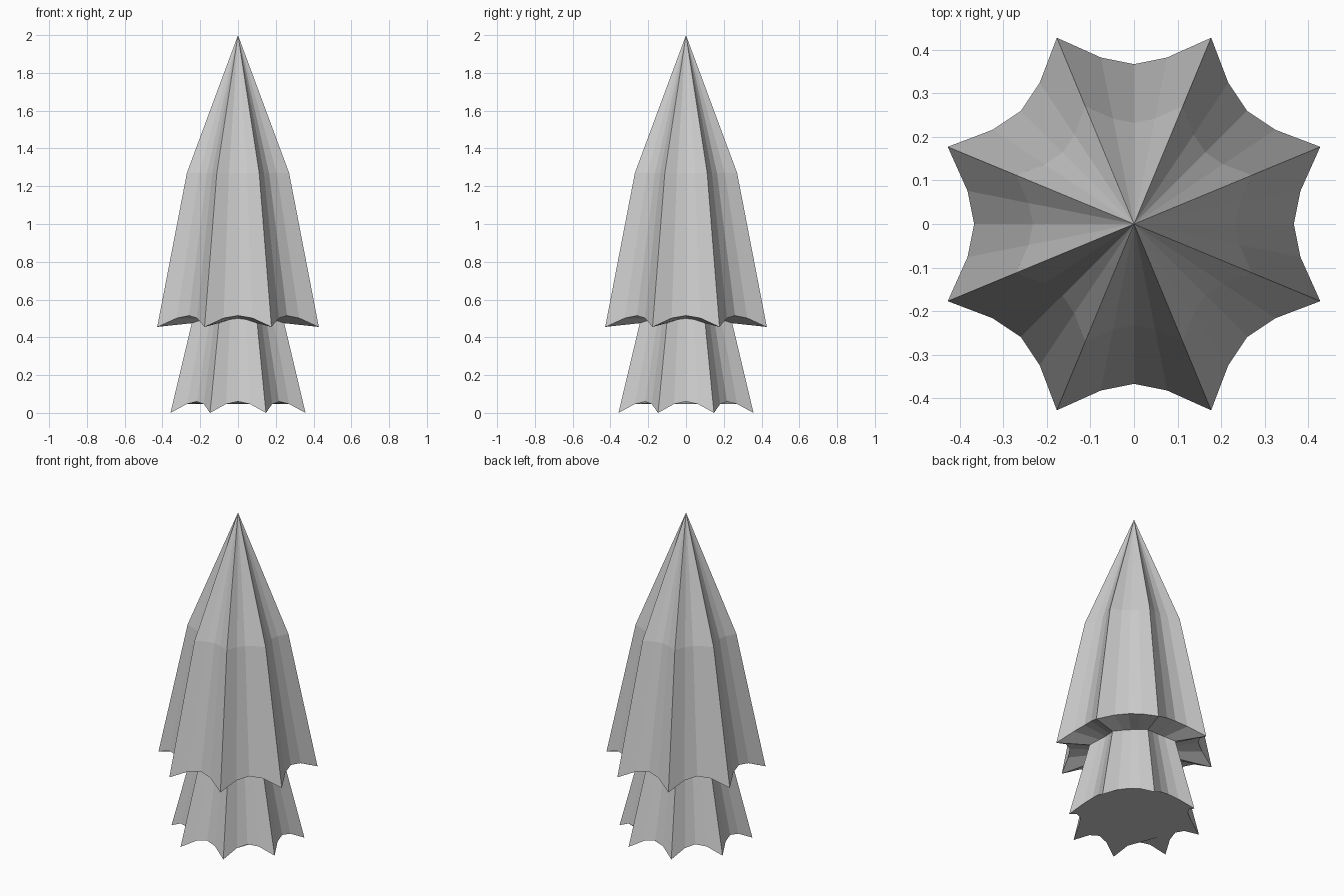
import bpy, bmesh
from math import sin, cos, radians

if "Cube" in bpy.data.objects:
    bpy.data.objects.remove(bpy.data.objects["Cube"])

RIDGES = 8
STEPS = 4 * RIDGES
# Radius factor per step of one lobe: ridge, quarter, valley, quarter
LOBE = (1.0, 0.842, 0.793, 0.842)
RISE = (0.0, 0.78, 1.0, 0.78)
START = 101.25  # ring begins on a quarter point, so the base cap fans from it


def star_ring(bm, radius, z, rise=0.0):
    """Eight-pointed ring; valleys are pulled in and lifted by rise."""
    ring = []
    for i in range(STEPS):
        k = (i + 3) % 4
        a = radians(START + i * 360 / STEPS)
        r = radius * LOBE[k]
        ring.append(bm.verts.new((r * cos(a), r * sin(a), z + rise * RISE[k])))
    return ring


def bridge(bm, upper, lower):
    for i in range(STEPS):
        j = (i + 1) % STEPS
        bm.faces.new((upper[i], lower[i], lower[j], upper[j]))


def finish(bm, name):
    bmesh.ops.recalc_face_normals(bm, faces=bm.faces)
    mesh = bpy.data.meshes.new(name)
    bm.to_mesh(mesh)
    bm.free()
    bpy.context.collection.objects.link(bpy.data.objects.new(name, mesh))


# Whole tree in one skin: pointed crown, hem, underside, lower skirt, base
bm = bmesh.new()
shoulder = star_ring(bm, 0.293, 1.27)
upper_hem = star_ring(bm, 0.463, 0.455, 0.06)
underside = star_ring(bm, 0.265, 0.475, 0.025)
lower_hem = star_ring(bm, 0.387, 0.0, 0.06)

apex = bm.verts.new((0, 0, 2))
for i in range(STEPS):
    bm.faces.new((apex, shoulder[i], shoulder[(i + 1) % STEPS]))
bridge(bm, shoulder, upper_hem)
bridge(bm, upper_hem, underside)
bridge(bm, underside, lower_hem)
bm.faces.new(lower_hem[::-1])
finish(bm, "tiered_tree")
